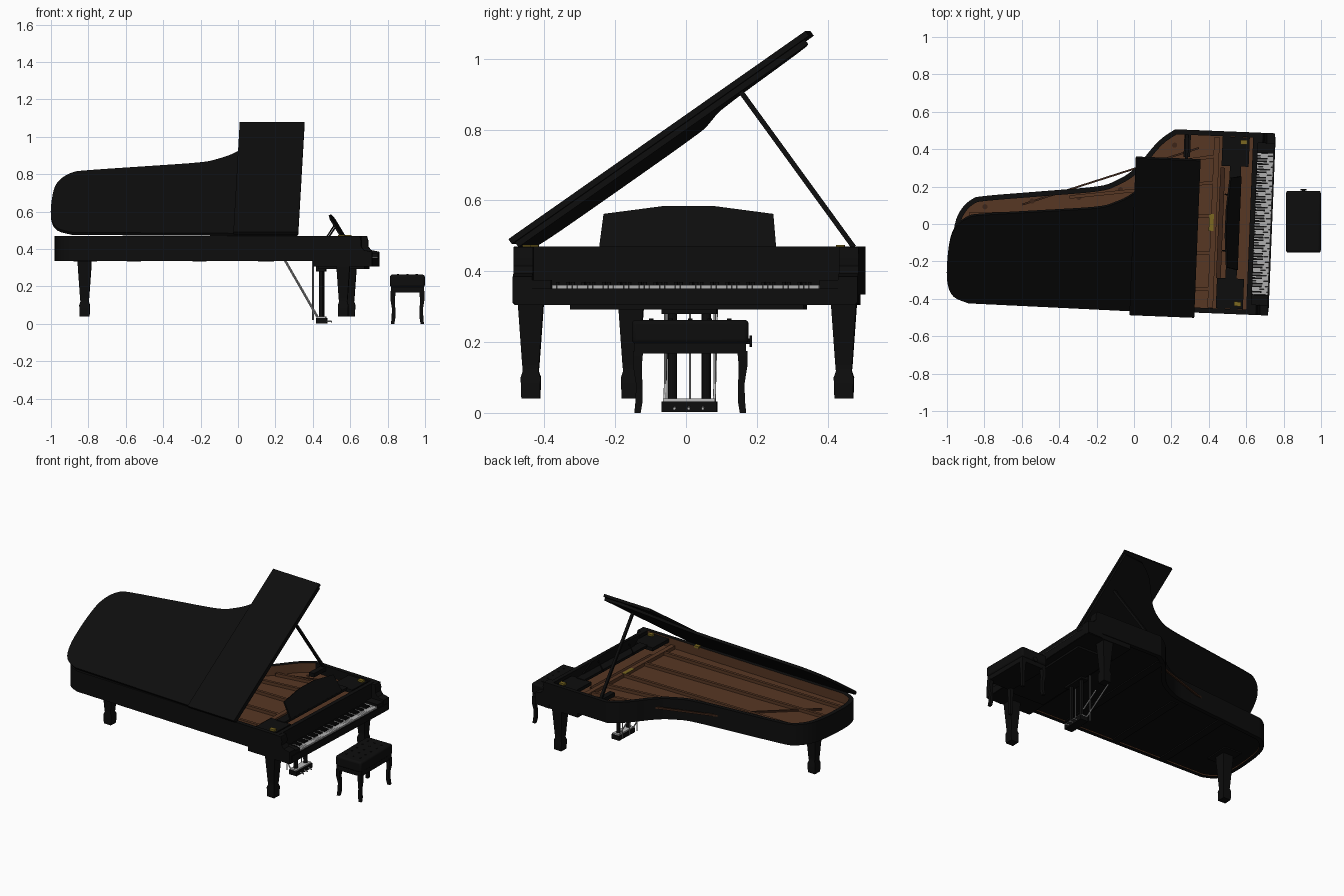
import bpy, bmesh, math
from mathutils import Matrix, Vector

if "Cube" in bpy.data.objects:
    bpy.data.objects.remove(bpy.data.objects["Cube"])


def material(name, r, g, b):
    m = bpy.data.materials.new(name)
    m.use_nodes = True
    m.diffuse_color = (r, g, b, 1)
    m.node_tree.nodes["Principled BSDF"].inputs["Base Color"].default_value = (r, g, b, 1)
    return m


BLACK = material("black lacquer", 0.004, 0.004, 0.004)
BROWN = material("plate brown", 0.095, 0.038, 0.017)
DARK = material("dark brown", 0.045, 0.018, 0.009)
IVORY = material("key white", 0.42, 0.42, 0.42)
CHROME = material("chrome", 0.5, 0.5, 0.5)
BRASS = material("brass", 0.2, 0.14, 0.015)

TURN = Matrix.Rotation(math.radians(-2.32), 4, 'Z')   # the piano stands slightly turned
STILL = Matrix.Identity(4)
made = []


def make(name, bm, mats, matrix=TURN):
    bmesh.ops.recalc_face_normals(bm, faces=bm.faces)
    mesh = bpy.data.meshes.new(name)
    bm.to_mesh(mesh)
    bm.free()
    for m in mats if isinstance(mats, list) else [mats]:
        mesh.materials.append(m)
    ob = bpy.data.objects.new(name, mesh)
    bpy.context.scene.collection.objects.link(ob)
    ob.matrix_world = matrix
    made.append(ob)
    return ob


def add_box(bm, x0, x1, y0, y1, z0, z1):
    m = Matrix.Translation(((x0 + x1) / 2, (y0 + y1) / 2, (z0 + z1) / 2))
    bmesh.ops.create_cube(bm, size=1, matrix=m @ Matrix.Diagonal((x1 - x0, y1 - y0, z1 - z0, 1)))


def box(name, mat, *size, matrix=TURN):
    bm = bmesh.new()
    add_box(bm, *size)
    return make(name, bm, mat, matrix)


def prism(name, mat, pts, lo, hi, axis='Z', matrix=TURN):
    place = {'Z': lambda a, b, t: (a, b, t), 'Y': lambda a, b, t: (a, t, b),
             'X': lambda a, b, t: (t, a, b)}[axis]
    bm = bmesh.new()
    f = bm.faces.new([bm.verts.new(place(a, b, lo)) for a, b in pts])
    new = bmesh.ops.extrude_face_region(bm, geom=[f])["geom"]
    step = Vector(place(0, 0, hi - lo))
    bmesh.ops.translate(bm, vec=step, verts=[v for v in new if isinstance(v, bmesh.types.BMVert)])
    return make(name, bm, mat, matrix)


def bar(name, mat, p, q, w, h=None, matrix=TURN):
    """Round rod from p to q, or a rectangular bar when h is given."""
    p, q = Vector(p), Vector(q)
    m = Matrix.Translation((p + q) / 2) @ (q - p).to_track_quat('Z', 'Y').to_matrix().to_4x4()
    bm = bmesh.new()
    if h:
        bmesh.ops.create_cube(bm, size=1, matrix=m @ Matrix.Diagonal((w, h, (q - p).length, 1)))
    else:
        bmesh.ops.create_cone(bm, cap_ends=True, segments=12, radius1=w, radius2=w,
                              depth=(q - p).length, matrix=m)
    return make(name, bm, mat, matrix)


def square_leg(name, x, y, levels, matrix=TURN):
    """Square leg lofted through (height, half width, outward shift)."""
    bm = bmesh.new()
    rings = []
    for z, r, dx, dy in levels:
        rings.append([bm.verts.new((x + dx + a * r, y + dy + b * r, z))
                      for a, b in ((-1, -1), (1, -1), (1, 1), (-1, 1))])
    for lo, hi in zip(rings, rings[1:]):
        for i in range(4):
            j = (i + 1) % 4
            bm.faces.new((lo[i], lo[j], hi[j], hi[i]))
    bm.faces.new(rings[0])
    bm.faces.new(rings[-1])
    return make(name, bm, BLACK, matrix)


def smooth_path(pts, n=4):
    out = []
    ext = [pts[0]] + pts + [pts[-1]]
    for a, b, c, d in zip(ext, ext[1:], ext[2:], ext[3:]):
        for k in range(n):
            t = k / n
            out.append(tuple(0.5 * (2 * b[i] + (c[i] - a[i]) * t
                                    + (2 * a[i] - 5 * b[i] + 4 * c[i] - d[i]) * t * t
                                    + (3 * b[i] - a[i] - 3 * c[i] + d[i]) * t ** 3) for i in (0, 1)))
    return out + [pts[-1]]


def inset(pts, d):
    out = []
    for i, p in enumerate(pts):
        p, a, b = Vector(p), Vector(pts[i - 1]), Vector(pts[(i + 1) % len(pts)])
        u, v = (p - a).normalized(), (b - p).normalized()
        n = Vector((-u.y - v.y, u.x + v.x)).normalized()
        out.append(tuple(p + n * d / max(0.4, n.dot(Vector((-u.y, u.x))))))
    return out


SPINE, BENT, MID = -0.46, 0.515, 0.0275
curve = smooth_path([(0.2, BENT), (0.11, 0.445), (-0.01, 0.295), (-0.11, 0.226), (-0.21, 0.192),
                     (-0.5, 0.155), (-0.8, 0.118), (-0.87, 0.098), (-0.925, 0.043), (-0.957, -0.04),
                     (-0.97, -0.19), (-0.965, -0.33), (-0.93, -0.42), (-0.85, SPINE)])

# Case: curved rim with a veneered inside, bottom board and soundboard
outer = [(0.645, SPINE), (0.645, BENT)] + curve
inner = inset(outer, 0.027)
bm = bmesh.new()
loops = [[bm.verts.new((x, y, z)) for x, y in pts]
         for pts, z in ((outer, 0.335), (outer, 0.47), (inner, 0.47), (inner, 0.335))]
for k in range(4):
    for i in range(len(outer)):
        j = (i + 1) % len(outer)
        f = bm.faces.new((loops[k][i], loops[k][j], loops[k - 3][j], loops[k - 3][i]))
        f.material_index = 1 if k == 2 and i > 1 else 0
make("case_rim", bm, [BLACK, BROWN])
prism("bottom_board", BLACK, inner, 0.342, 0.36)
prism("soundboard", BROWN, inner, 0.395, 0.408)
for i, x in enumerate((-0.55, -0.2, 0.15)):
    box(f"under_beam_{i}", BLACK, x - 0.025, x + 0.025, SPINE + 0.02, 0.13 if x < 0 else 0.45, 0.334, 0.343)

# Iron plate: cross rail, radiating struts, bridges and round openings
box("plate_rail", BROWN, 0.41, 0.44, -0.43, 0.48, 0.408, 0.43)
struts = [((0.42, -0.33), (-0.9, -0.36)), ((0.42, -0.14), (-0.93, -0.2)), ((0.42, 0.06), (-0.88, 0.02)),
          ((0.42, 0.24), (-0.35, 0.13)), ((0.42, 0.38), (0.05, 0.31))]
for i, (a, b) in enumerate(struts):
    bar(f"plate_strut_{i}", BROWN, (*a, 0.418), (*b, 0.418), 0.018, 0.02)
bar("bass_bridge", DARK, (-0.8, -0.28, 0.412), (-0.45, 0.05, 0.412), 0.012, 0.012)
bar("long_bridge", DARK, (-0.6, 0.08, 0.412), (0.33, 0.42, 0.412), 0.01, 0.012)
for i, (x, y) in enumerate([(-0.8, 0.06), (-0.55, 0.1), (-0.3, 0.13), (-0.08, 0.18), (0.08, 0.33), (0.2, 0.43)]):
    bar(f"plate_opening_{i}", DARK, (x, y, 0.405), (x, y, 0.41), 0.014)
box("tuning_pins", DARK, 0.45, 0.475, -0.27, 0.32, 0.408, 0.418)
box("plate_badge", BRASS, 0.4, 0.425, -0.02, 0.07, 0.43, 0.433)
bar("tail_ornament", BRASS, (-0.88, -0.02, 0.408), (-0.88, -0.02, 0.422), 0.022)

# Cheeks, key blocks, key bed and key slip
cheek = [(0.63, 0.306), (0.735, 0.31), (0.735, 0.385), (0.692, 0.394), (0.676, 0.415),
         (0.678, 0.44), (0.67, 0.469), (0.63, 0.469)]
for side, y in (("right", SPINE), ("left", BENT - 0.055)):
    prism(f"{side}_cheek", BLACK, cheek, y, y + 0.055, 'Y')
for side, y0, y1 in (("right", -0.41, -0.352), ("left", 0.407, 0.465)):
    box(f"{side}_key_block", BLACK, 0.64, 0.733, y0, y1, 0.33, 0.375)
box("key_bed", BLACK, 0.42, 0.735, SPINE + 0.005, BENT - 0.005, 0.305, 0.345)
box("key_slip", BLACK, 0.731, 0.738, SPINE + 0.02, BENT - 0.02, 0.307, 0.352)
box("under_bed", BLACK, 0.44, 0.69, -0.3, 0.36, 0.292, 0.306)

# Keyboard
white, black = bmesh.new(), bmesh.new()
pitch = 0.756 / 52
for i in range(52):
    y = -0.35 + i * pitch
    add_box(white, 0.645, 0.731, y + 0.0005, y + pitch - 0.0005, 0.34, 0.361)
    if i % 7 in (0, 2, 3, 5, 6) and i < 51:
        add_box(black, 0.645, 0.696, y + pitch - 0.0045, y + pitch + 0.0045, 0.355, 0.369)
make("white_keys", white, IVORY)
make("black_keys", black, BLACK)

# Music desk with its side shelves and rail
for side, y0, y1 in (("right", -0.432, -0.27), ("left", 0.33, 0.487)):
    box(f"{side}_desk_shelf", BLACK, 0.455, 0.6, y0, y1, 0.44, 0.462)
box("desk_rail", BLACK, 0.5, 0.56, -0.28, 0.34, 0.45, 0.466)
desk = [(-0.25, 0), (0.25, 0), (0.24, 0.108), (0.07, 0.134), (-0.07, 0.134), (-0.24, 0.108)]
lean = TURN @ Matrix.Translation((0.56, MID, 0.467)) @ Matrix.Rotation(math.radians(-31), 4, 'Y')
prism("music_desk", BLACK, desk, -0.005, 0.005, 'X', lean)
for side, y in (("right", MID - 0.15), ("left", MID + 0.15)):
    bar(f"{side}_desk_prop", BLACK, (0.48, y, 0.465), (0.52, y, 0.525), 0.004)

# Raised lid with the front flap folded back on top, and its prop
tilt = TURN @ Matrix.Translation((0, SPINE, 0.468)) @ Matrix.Rotation(math.radians(35), 4, 'X')
lid = [(0.338, 0), (0.338, BENT - SPINE + 0.025)] + [(x * 1.02, y - SPINE + 0.012) for x, y in curve]
prism("main_lid", BLACK, lid, 0, 0.017, matrix=tilt)
box("front_flap", BLACK, -0.005, 0.342, -0.01, 1.015, 0.018, 0.035, matrix=tilt)
bar("lid_prop", BLACK, (0.27, 0.166, 0.907), (0.265, 0.485, 0.468), 0.016, 0.014)
box("prop_socket", BLACK, 0.25, 0.285, 0.37, 0.49, 0.44, 0.466)
for i, (x, y) in enumerate([(0.57, -0.405), (0.57, 0.46), (0.25, -0.44)]):
    box(f"brass_plate_{i}", BRASS, x - 0.018, x + 0.018, y - 0.012, y + 0.012, 0.46, 0.474)

# Piano legs
shape = [(0.04, 0.026), (0.1, 0.028), (0.118, 0.022), (0.14, 0.024), (0.3, 0.035), (0.345, 0.037)]
for name, x, y in (("front_right_leg", 0.58, MID - 0.4425), ("front_left_leg", 0.58, MID + 0.4425),
                   ("tail_leg", -0.813, -0.188)):
    square_leg(name, x, y, [(z, r, 0, 0) for z, r in shape])
box("tail_leg_block", BLACK, -0.87, -0.75, -0.27, -0.1, 0.334, 0.345)

# Pedal lyre
box("lyre_base", BLACK, 0.42, 0.475, MID - 0.078, MID + 0.078, 0.002, 0.032)
box("lyre_plate", CHROME, 0.425, 0.47, MID - 0.074, MID + 0.074, 0.032, 0.04)
box("lyre_head", BLACK, 0.42, 0.47, MID - 0.078, MID + 0.078, 0.28, 0.31)
for i in (-1, 1):
    bar(f"lyre_post_{i + 1}", BLACK, (0.447, MID + i * 0.048, 0.03), (0.447, MID + i * 0.048, 0.3), 0.013)
    bar(f"lyre_brace_{i + 1}", CHROME, (0.425, MID + i * 0.07, 0.035), (0.25, MID + i * 0.07, 0.34), 0.004)
for i in (-1, 0, 1):
    y = MID + i * 0.04
    bar(f"pedal_rod_{i + 1}", CHROME, (0.4, MID + i * 0.07, 0.02), (0.4, MID + i * 0.07, 0.34), 0.003)
    bar(f"pedal_{i + 1}", CHROME, (0.47, y, 0.015), (0.5, y, 0.012), 0.004)

# Bench: cabriole legs, apron, tufted cushion and side knobs
cx, cy = 0.906, 0.012
for i in (-1, 1):
    for j in (-1, 1):
        square_leg(f"bench_leg_{i + 1}_{j + 1}", cx + i * 0.075, cy + j * 0.145,
                   [(z, r, i * d, j * d) for z, r, d in ((0, 0.009, 0.004), (0.03, 0.01, 0), (0.08, 0.009, -0.001),
                                                         (0.13, 0.012, 0.004), (0.175, 0.014, 0.002))], STILL)
box("bench_apron", BLACK, cx - 0.088, cx + 0.088, cy - 0.158, cy + 0.158, 0.168, 0.2, matrix=STILL)
cushion = box("bench_cushion", BLACK, cx - 0.093, cx + 0.093, cy - 0.165, cy + 0.165, 0.195, 0.263, matrix=STILL)
bevel = cushion.modifiers.new("soft edges", 'BEVEL')
bevel.width, bevel.segments = 0.012, 3
for i in range(3):
    for j in range(5):
        x, y = cx + (i - 1) * 0.05, cy + (j - 2) * 0.055
        bar(f"tuft_{i}_{j}", BLACK, (x, y, 0.26), (x, y, 0.266), 0.006, matrix=STILL)
bar("bench_knob_stem", BLACK, (cx, cy + 0.15, 0.202), (cx, cy + 0.17, 0.202), 0.008, matrix=STILL)
bar("bench_knob", BLACK, (cx, cy + 0.168, 0.202), (cx, cy + 0.174, 0.202), 0.016, matrix=STILL)

# Smooth curved surfaces while keeping edges sharp
for ob in made:
    ob.select_set(True)
bpy.context.view_layer.objects.active = made[0]
bpy.ops.object.shade_smooth_by_angle(angle=math.radians(30))
